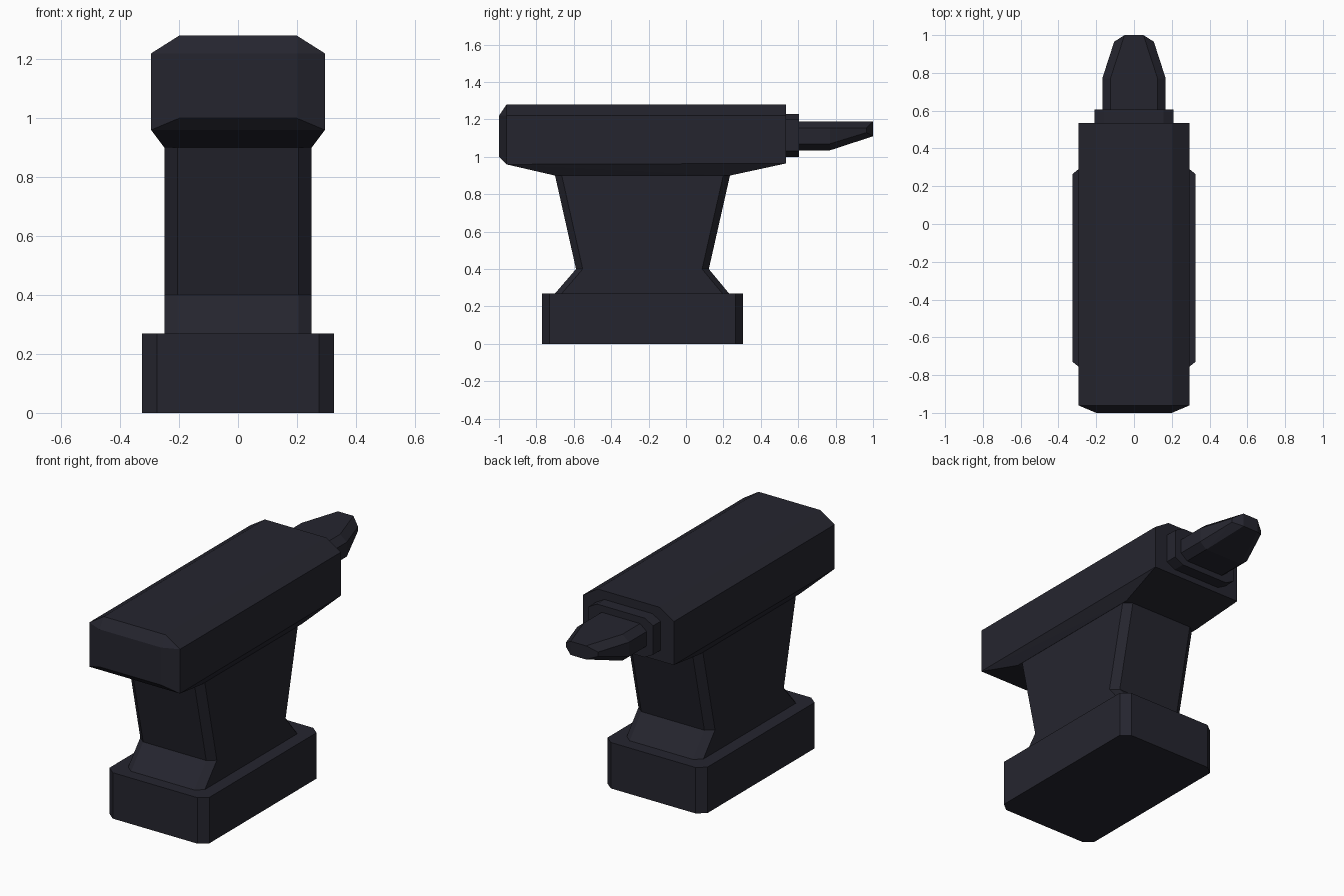
import bpy, bmesh, math

if "Cube" in bpy.data.objects:
    bpy.data.objects.remove(bpy.data.objects["Cube"])

iron = bpy.data.materials.new("dark iron")
iron.diffuse_color = (0.0185, 0.0185, 0.028, 1)
iron.use_nodes = True
iron.node_tree.nodes["Principled BSDF"].inputs["Base Color"].default_value = iron.diffuse_color


def finish(name, bm):
    bmesh.ops.recalc_face_normals(bm, faces=bm.faces)
    me = bpy.data.meshes.new(name)
    bm.to_mesh(me)
    bm.free()
    me.materials.append(iron)
    bpy.context.collection.objects.link(bpy.data.objects.new(name, me))


def octagon(a, b0, b1, ca, cb):
    """Rectangle |u| <= a, b0 <= v <= b1 with cut corners."""
    return [(a - ca, b0), (a, b0 + cb), (a, b1 - cb), (a - ca, b1),
            (ca - a, b1), (-a, b1 - cb), (-a, b0 + cb), (ca - a, b0)]


def loft(name, rings):
    bm = bmesh.new()
    vs = [[bm.verts.new(p) for p in r] for r in rings]
    n = len(vs[0])
    for lo, hi in zip(vs, vs[1:]):
        for i in range(n):
            j = (i + 1) % n
            bm.faces.new((lo[i], lo[j], hi[j], hi[i]))
    bm.faces.new(vs[0][::-1])
    bm.faces.new(vs[-1])
    finish(name, bm)


def mirrored_hull(name, half):
    """Convex solid from the points of the right half, mirrored in x."""
    bm = bmesh.new()
    for x, y, z in half:
        bm.verts.new((x, y, z))
        bm.verts.new((-x, y, z))
    bmesh.ops.convex_hull(bm, input=bm.verts)
    bmesh.ops.dissolve_limit(bm, angle_limit=math.radians(1),
                             verts=bm.verts, edges=bm.edges)
    finish(name, bm)


# foot block
loft("base", [[(x, y, z) for x, y in octagon(0.325, -0.77, 0.305, 0.05, 0.04)]
              for z in (0, 0.27)])

# pinched waist
loft("waist", [[(x, y, z) for x, y in octagon(0.249, y0, y1, 0.044, 0.036)]
               for z, y0, y1 in ((0.27, -0.70, 0.23), (0.40, -0.588, 0.122),
                                 (0.90, -0.70, 0.235))])

# main body with bevelled top, nose and underside
mirrored_hull("body", [
    (0.20, -1.0, 1.0), (0.20, -1.0, 1.22),
    (0.20, -0.96, 1.28), (0.295, -0.96, 1.22), (0.295, -0.96, 0.96),
    (0.20, 0.535, 1.28), (0.295, 0.535, 1.22), (0.295, 0.535, 0.965),
    (0.25, -0.70, 0.90), (0.25, 0.235, 0.90)])

# collar behind the horn
loft("collar", [[(x, y, z) for x, z in octagon(0.21, 1.0, 1.23, 0.055, 0.03)]
                for y in (0.53, 0.605)])

# tapered horn
mirrored_hull("horn", [(x, y, z) for y in (0.60, 0.77) for x, z in (
    (0.125, 1.19), (0.168, 1.155), (0.168, 1.07), (0.125, 1.035))] + [
    (0.05, 1.0, 1.19), (0.105, 0.965, 1.155), (0.105, 0.965, 1.13),
    (0.05, 1.0, 1.11)])
